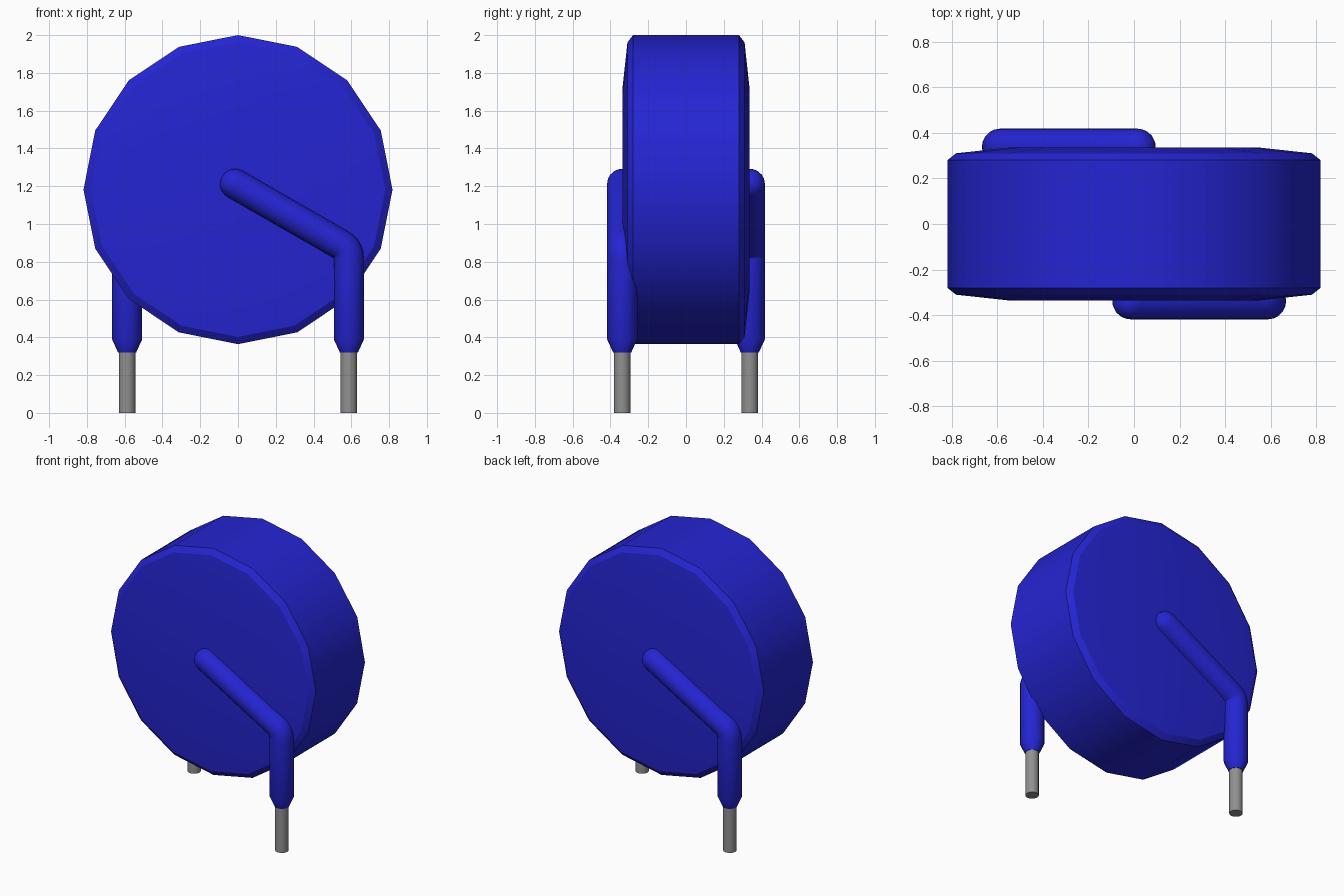
import bpy, bmesh
from math import pi, sin, cos, radians
from mathutils import Vector

cube = bpy.data.objects.get("Cube")
if cube:
    bpy.data.objects.remove(cube, do_unlink=True)


def material(name, rgb):
    m = bpy.data.materials.new(name)
    m.use_nodes = True
    m.diffuse_color = (*rgb, 1)
    m.node_tree.nodes["Principled BSDF"].inputs["Base Color"].default_value = (*rgb, 1)
    return m


blue = material("blue coating", (0.018, 0.018, 0.65))
metal = material("grey metal", (0.28, 0.28, 0.28))


def sweep(name, stations, sides, mat, turn=1):
    """Skin rings given as (centre, direction, radius); directions lie in XZ or along Y."""
    bm = bmesh.new()
    rings = []
    for centre, direction, radius in stations:
        d = Vector(direction).normalized()
        u = Vector((1, 0, 0)) if abs(d.y) > 0.9 else Vector((0, 1, 0))
        v = d.cross(u)
        ring = []
        for i in range(sides):
            a = 2 * pi * i / sides
            p = Vector(centre) + radius * (cos(a) * u + sin(a) * v)
            ring.append(bm.verts.new((p.x * turn, p.y * turn, p.z)))
        rings.append(ring)
    for r, s in zip(rings, rings[1:]):
        for i in range(sides):
            j = (i + 1) % sides
            bm.faces.new((r[i], r[j], s[j], s[i]))
    bm.faces.new(rings[0])
    bm.faces.new(rings[-1])
    bmesh.ops.recalc_face_normals(bm, faces=bm.faces)
    mesh = bpy.data.meshes.new(name)
    bm.to_mesh(mesh)
    bm.free()
    mesh.materials.append(mat)
    ob = bpy.data.objects.new(name, mesh)
    bpy.context.collection.objects.link(ob)
    bpy.ops.object.select_all(action="DESELECT")
    ob.select_set(True)
    bpy.context.view_layer.objects.active = ob
    bpy.ops.object.shade_smooth_by_angle(angle=radians(28))
    return ob


# Sixteen-sided disc with softened rims
half = [(0.335, 0.55), (0.31, 0.78), (0.28, 0.818)]
profile = [(-y, r) for y, r in half] + [(y, r) for y, r in reversed(half)]
sweep("disc_body", [((0, y, 1.182), (0, 1, 0), r) for y, r in profile], 16, blue)

# Coated lead: round end, slanted run, rounded bend, vertical run, taper
R, BEND, Y = 0.08, 0.085, -0.338
slant = Vector((cos(pi / 6), 0, -sin(pi / 6)))
start = Vector((-0.015, Y, 1.212))
pivot = Vector((0.587 - BEND, Y, 0.817))
lead = []
for k in range(7):
    a = radians(3 + 87 * k / 6)
    lead.append((start - slant * R * cos(a), slant, R * sin(a)))
for k in range(7):
    a = radians(60 - 10 * k)
    out = Vector((cos(a), 0, sin(a)))
    lead.append((pivot + out * BEND, (sin(a), 0, -cos(a)), R))
for z, r in ((0.39, R), (0.32, 0.048)):
    lead.append(((0.587, Y, z), (0, 0, -1), r))
pin = [((0.587, Y, z), (0, 0, -1), 0.044) for z in (0.36, 0)]

# The back lead is the front one turned half way round
for side, turn in (("front", 1), ("back", -1)):
    sweep(side + "_coated_lead", lead, 20, blue, turn)
    sweep(side + "_metal_pin", pin, 20, metal, turn)
